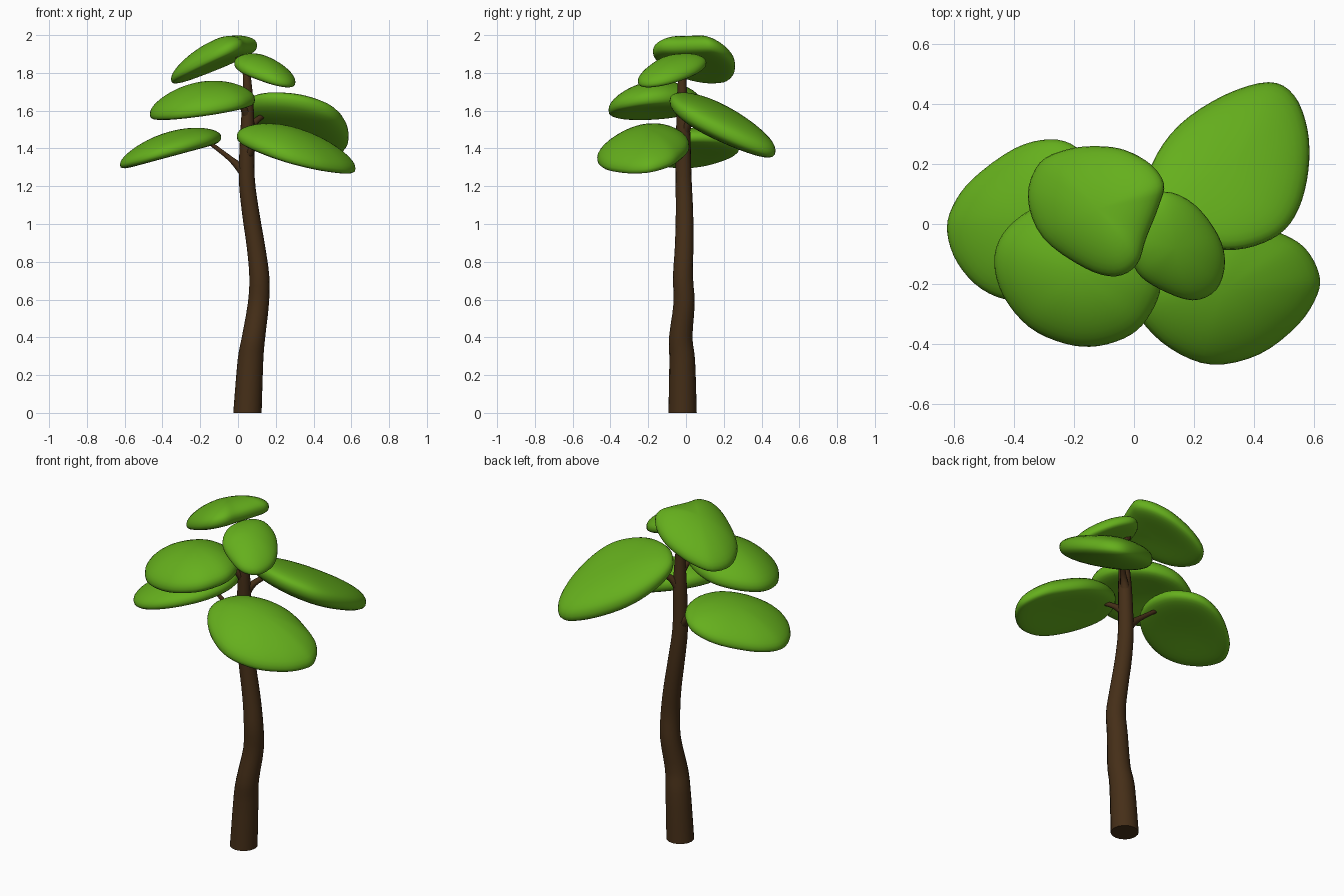
import bpy, bmesh, math
from mathutils import Vector

if "Cube" in bpy.data.objects:
    bpy.data.objects.remove(bpy.data.objects["Cube"])


def material(name, rgb):
    m = bpy.data.materials.new(name)
    m.diffuse_color = (*rgb, 1)
    m.use_nodes = True
    m.node_tree.nodes["Principled BSDF"].inputs["Base Color"].default_value = m.diffuse_color
    return m


GREEN = material("leaf_green", (0.13, 0.43, 0.012))
BROWN = material("bark_brown", (0.06, 0.028, 0.009))


def finish(bm, name, mat, angle=60):
    bmesh.ops.recalc_face_normals(bm, faces=bm.faces)
    me = bpy.data.meshes.new(name)
    bm.to_mesh(me)
    bm.free()
    ob = bpy.data.objects.new(name, me)
    bpy.context.collection.objects.link(ob)
    me.materials.append(mat)
    bpy.ops.object.select_all(action='DESELECT')
    ob.select_set(True)
    bpy.context.view_layer.objects.active = ob
    bpy.ops.object.shade_smooth_by_angle(angle=math.radians(angle))
    return ob


def smooth(pts, n, closed):
    """Catmull-Rom interpolation through points of any dimension."""
    out, c = [], len(pts)
    get = lambda i: Vector(pts[i % c] if closed else pts[max(0, min(c - 1, i))])
    for i in range(c if closed else c - 1):
        a, b, d, e = (get(i + j) for j in (-1, 0, 1, 2))
        for s in range(n):
            t = s / n
            out.append(0.5 * (2 * b + (d - a) * t + (2 * a - 5 * b + 4 * d - e) * t * t
                              + (3 * b - a - 3 * d + e) * t ** 3))
    if not closed:
        out.append(get(c - 1))
    return out


def skin(bm, rings):
    n = len(rings[0])
    for r0, r1 in zip(rings, rings[1:]):
        for i in range(n):
            j = (i + 1) % n
            bm.faces.new((r0[i], r0[j], r1[j], r1[i]))


def tube(name, pts, sides, n, level=False):
    """Tapered limb; each point is x, y, z, radius."""
    path = smooth(pts, n, False)
    bm = bmesh.new()
    rings = []
    for i, p in enumerate(path):
        d = (path[min(i + 1, len(path) - 1)] - path[max(i - 1, 0)]).to_3d()
        q = Vector((0, 0, 1)) if level else d
        q = q.to_track_quat('Z', 'Y')
        rings.append([bm.verts.new(p.to_3d() + q @ Vector((p[3] * math.cos(a), p[3] * math.sin(a), 0)))
                      for a in (2 * math.pi * k / sides for k in range(sides))])
    skin(bm, rings)
    bm.faces.new(rings[0])
    bm.faces.new(rings[-1])
    return finish(bm, name, BROWN)


def leaf(name, centre, slope, dome, half, outline):
    """Puffy pad: plan outline, tilted by slope, domed, with a blunt rounded rim."""
    rim = smooth(outline, 4, True)
    c = Vector(centre[:2])
    bm = bmesh.new()

    def vert(p, s, h):
        d = (p - c) * s
        h = math.copysign(abs(h) ** 0.8, h)
        z = centre[2] + slope[0] * d.x + slope[1] * d.y + dome * (1 - s * s) + half * h
        return bm.verts.new((c.x + d.x, c.y + d.y, z))

    steps = 20
    rings = [[vert(p, math.sin(f), math.cos(f)) for p in rim]
             for f in (math.pi * k / steps for k in range(1, steps))]
    skin(bm, rings)
    for ring, h in ((rings[0], 1), (rings[-1], -1)):
        pole = vert(c, 0, h)
        for i in range(len(ring)):
            bm.faces.new((pole, ring[i], ring[(i + 1) % len(ring)]))
    return finish(bm, name, GREEN, 180)


# Trunk
tube("trunk", [(.05, -.018, 0, .075), (.066, -.02, .28, .068), (.082, -.028, .4, .062),
               (.108, -.01, .58, .056), (.113, -.016, .72, .053), (.095, -.01, .88, .049),
               (.067, -.008, 1.06, .046), (.046, -.013, 1.25, .042), (.05, -.015, 1.5, .037),
               (.052, -.02, 1.66, .028), (.045, -.02, 1.8, .02), (.03, -.015, 1.87, .014)], 16, 3, True)

# Branches, each ending inside its leaf
for name, pts in {
    "branch_low_left": [(.03, -.01, 1.28, .03), (-.04, 0, 1.345, .015), (-.15, .01, 1.43, .011)],
    "branch_low_right": [(.05, -.02, 1.36, .028), (.08, -.06, 1.40, .016), (.12, -.11, 1.43, .012)],
    "branch_back_right": [(.05, -.01, 1.48, .03), (.09, .02, 1.54, .018), (.15, .08, 1.585, .012)],
    "branch_mid_left": [(.05, -.02, 1.57, .026), (.02, -.06, 1.63, .015), (-.02, -.10, 1.66, .01)],
    "branch_top_right": [(.047, -.02, 1.76, .018), (.07, -.035, 1.80, .011), (.10, -.06, 1.82, .008)],
    "branch_top": [(.04, -.02, 1.8, .018), (.01, .0, 1.87, .012), (-.04, .03, 1.91, .008)],
}.items():
    tube(name, pts, 10, 4)

# Leaf pads
leaf("leaf_top", (-.12, .05, 1.865), (.40, -.12), .04, .07,
     [(-.12, .26), (-.22, .25), (-.315, .205), (-.355, .09), (-.305, -.045), (-.165, -.147),
      (-.06, -.175), (.01, -.135), (.04, -.05), (.085, .065), (.10, .135), (.055, .20), (-.03, .247)])
leaf("leaf_top_right", (.14, -.08, 1.805), (-.27, .2), .025, .056,
     [(.10, .108), (.20, .067), (.28, -.035), (.304, -.13), (.275, -.22), (.195, -.255),
      (.085, -.217), (.01, -.16), (-.02, -.06), (.02, .055)])
leaf("leaf_mid_left", (-.19, -.16, 1.62), (.15, .09), .055, .078,
     [(-.35, .045), (-.44, -.035), (-.467, -.13), (-.437, -.24), (-.35, -.345), (-.23, -.40),
      (-.12, -.408), (-.01, -.37), (.055, -.30), (.09, -.20), (.055, -.08), (-.07, .04), (-.22, .085)])
leaf("leaf_back_right", (.33, .2, 1.525), (-.17, -.43), .005, .09,
     [(.06, .2), (.15, .33), (.30, .43), (.45, .474), (.535, .43), (.58, .315), (.583, .18),
      (.55, .05), (.485, -.035), (.37, -.082), (.25, -.08), (.12, -.03), (.04, .07)])
leaf("leaf_low_right", (.3, -.22, 1.38), (-.28, .16), .05, .078,
     [(.35, .015), (.50, -.035), (.575, -.085), (.618, -.165), (.613, -.235), (.55, -.335),
      (.42, -.435), (.26, -.47), (.12, -.415), (.02, -.315), (-.005, -.21), (.06, -.08), (.2, .0)])
leaf("leaf_low_left", (-.36, .02, 1.385), (.27, .0), .04, .065,
     [(-.19, .255), (-.28, .283), (-.40, .252), (-.54, .15), (-.608, .055), (-.624, -.03),
      (-.59, -.13), (-.51, -.217), (-.40, -.255), (-.26, -.22), (-.14, -.12), (-.09, .02), (-.11, .16)])
